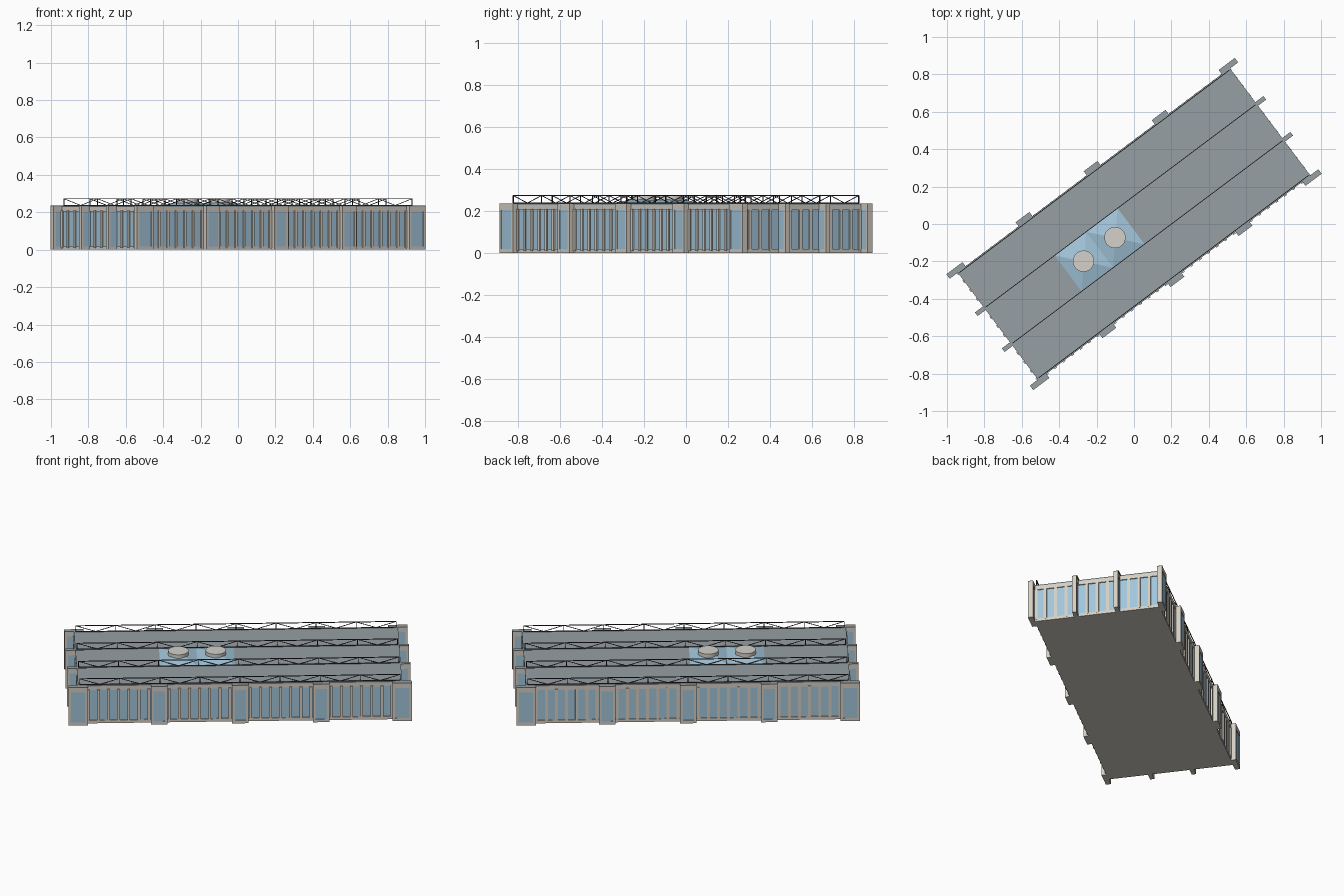
import bpy, bmesh
from math import radians, atan2, hypot
from mathutils import Matrix, Vector

if "Cube" in bpy.data.objects:
    bpy.data.objects.remove(bpy.data.objects["Cube"])

TURN = Matrix.Rotation(radians(36.87), 4, 'Z')   # the hall stands diagonally
L, W, H = 0.91, 0.36, 0.235                      # half length, half width, height
BAY_L, BAY_W = 2 * L / 4, 2 * W / 3


def material(name, rgb):
    m = bpy.data.materials.new(name)
    m.diffuse_color = (*rgb, 1)
    m.use_nodes = True
    m.node_tree.nodes["Principled BSDF"].inputs["Base Color"].default_value = m.diffuse_color
    return m


STONE = material("stone", (0.66, 0.62, 0.55))
GLASS = material("glass", (0.36, 0.56, 0.70))
ROOF = material("roofing", (0.31, 0.35, 0.37))
STEEL = material("steel", (0.04, 0.04, 0.05))
CAP = material("cap", (0.66, 0.64, 0.60))


def box(bm, x0, x1, y0, y1, z0, z1):
    m = Matrix.Translation(((x0 + x1) / 2, (y0 + y1) / 2, (z0 + z1) / 2))
    bmesh.ops.create_cube(bm, size=1, matrix=m @ Matrix.Diagonal((x1 - x0, y1 - y0, z1 - z0, 1)))


def bar(bm, a, b, t):
    """Square bar in the x-z plane between two points."""
    a, b = Vector(a), Vector(b)
    d = b - a
    m = (Matrix.Translation((a + b) / 2) @ Matrix.Rotation(-atan2(d.z, d.x), 4, 'Y')
         @ Matrix.Diagonal((d.length, t, t, 1)))
    bmesh.ops.create_cube(bm, size=1, matrix=m)


def finish(bm, name, mat):
    me = bpy.data.meshes.new(name)
    bm.to_mesh(me)
    bm.free()
    me.materials.append(mat)
    ob = bpy.data.objects.new(name, me)
    ob.matrix_world = TURN
    bpy.context.collection.objects.link(ob)
    return ob


# glazed core, and roof slab
bm = bmesh.new()
box(bm, -L + .006, L - .006, -W + .006, W - .006, 0.004, H - 0.01)
finish(bm, "window_glass", GLASS)
bm = bmesh.new()
box(bm, -L, L, -W, W, H - 0.006, H)
finish(bm, "roof", ROOF)

# stone sill, header and mullions on all four sides
bm = bmesh.new()
box(bm, -L, L, -W, W, 0, 0.018)
box(bm, -L, L, -W, W, 0.205, H - 0.006)
for s in (-1, 1):
    for i in range(33):
        x = -L + i * BAY_L / 8
        x = max(-L + .008, min(L - .008, x))
        box(bm, x - .008, x + .008, s * W - .006, s * W + .001, 0.01, 0.21)
    for i in range(13):
        y = -W + i * BAY_W / 4
        y = max(-W + .008, min(W - .008, y))
        box(bm, s * L - .006, s * L + .001, y - .008, y + .008, 0.01, 0.21)
finish(bm, "wall_frame", STONE)

# framed piers: long walls carry five, end walls carry fins
frames, panels, tops = bmesh.new(), bmesh.new(), bmesh.new()


def pier(x, y, half, t):
    e = 0.014
    for s in (-1, 1):
        box(frames, *sorted((x + s * half, x + s * (half - e))), y - t, y + t, 0, H - .003)
    box(frames, x - half, x + half, y - t, y + t, 0, 0.018)
    box(frames, x - half, x + half, y - t, y + t, 0.205, H - .003)
    box(panels, x - half + e, x + half - e, y - t + .003, y + t - .003, 0.018, 0.205)
    box(tops, x - half, x + half, y - t, y + t, H - .003, H + .001)


for s in (-1, 1):
    for i in range(5):
        pier(-L + i * BAY_L, s * (W + 0.012), 0.054 if i in (0, 4) else 0.046, 0.015)
    for y in (-BAY_W / 2, BAY_W / 2):
        pier(s * L, y, 0.054, 0.012)
finish(frames, "pier_frames", STONE)
finish(panels, "pier_panels", GLASS)
finish(tops, "pier_tops", ROOF)

# flat roof trusses
bm = bmesh.new()
N, E, Z0, Z1 = 16, 0.9, H + 0.002, 0.273
step = 2 * E / N
for k in range(4):
    y = (-0.352, -0.12, 0.12, 0.352)[k]
    for z in (Z0, Z1):
        bar(bm, (-E, y, z), (E, y, z), 0.004)
    for i in range(N + 1):
        x = -E + i * step
        if i % 2 == 0:
            bar(bm, (x, y, Z0), (x, y, Z1), 0.004)
        if i < N:
            a, b = (Z0, Z1) if i % 2 else (Z1, Z0)
            bar(bm, (x, y, a), (x + step, y, b), 0.003)
finish(bm, "roof_trusses", STEEL)

# two pyramid skylights with round caps
for n, x in enumerate((-0.335, -0.125)):
    bm = bmesh.new()
    bmesh.ops.create_cone(bm, cap_ends=True, segments=4, radius1=0.5 * 2 ** .5, radius2=0.12, depth=1,
                          matrix=Matrix.Translation((x, 0, H + 0.0125)) @ Matrix.Diagonal((.21, .24, .025, 1))
                          @ Matrix.Rotation(radians(45), 4, 'Z'))
    finish(bm, f"skylight_{n + 1}", GLASS)
    bm = bmesh.new()
    bmesh.ops.create_cone(bm, cap_ends=True, segments=32, radius1=0.057, radius2=0.057, depth=0.026,
                          matrix=Matrix.Translation((x, 0.003, 0.261)))
    finish(bm, f"skylight_cap_{n + 1}", CAP)
